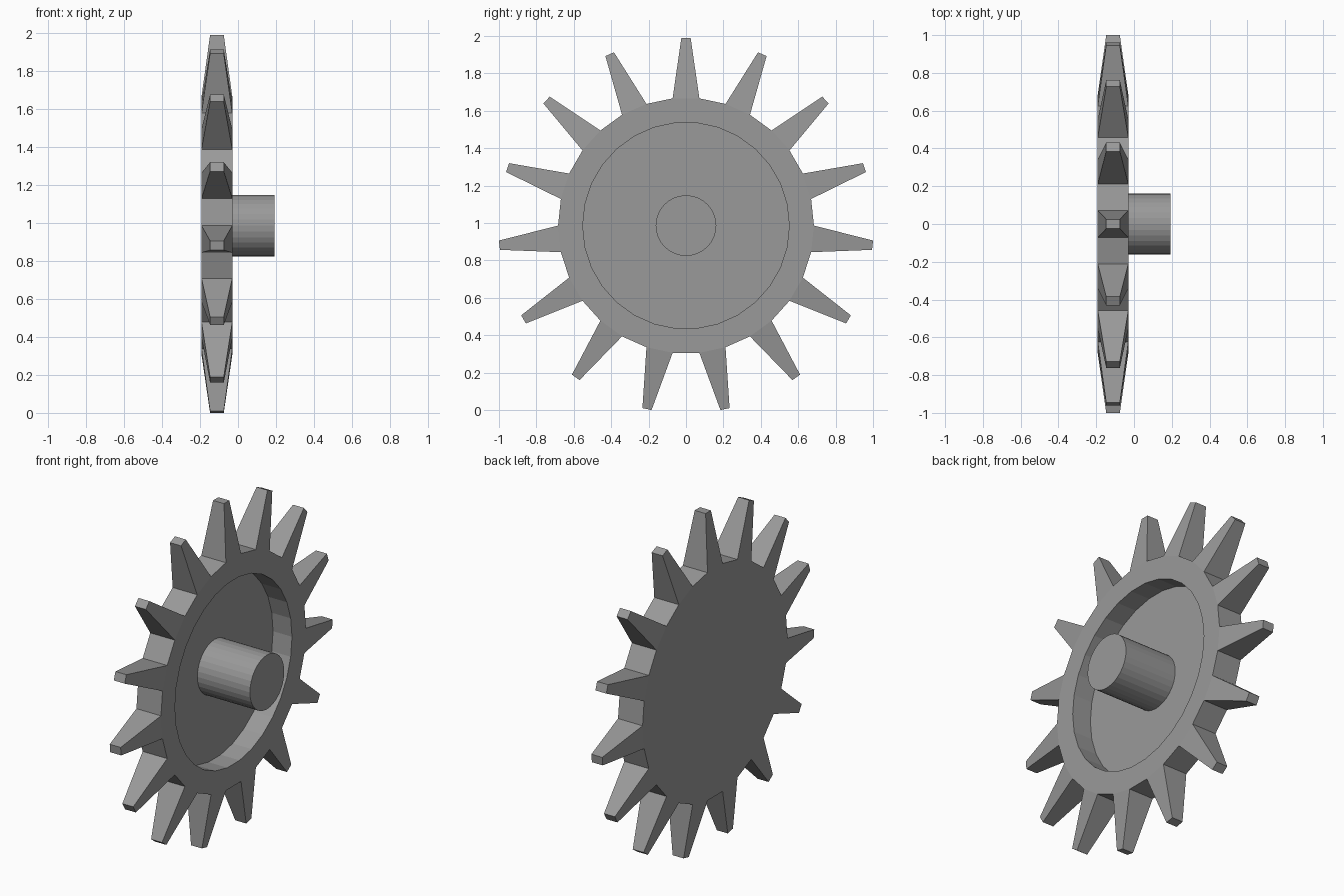
import bpy, bmesh
from math import sin, cos, pi, radians
from mathutils import Vector, Matrix

if "Cube" in bpy.data.objects:
    bpy.data.objects.remove(bpy.data.objects["Cube"])

CZ = 0.986                     # axle height
X0, X1 = -0.192, -0.030        # back and front of the disc
FLOOR = -0.155                 # recess floor
TEETH, N = 15, 30

# Dark grey metal
steel = bpy.data.materials.new("dark_steel")
steel.diffuse_color = (0.32, 0.32, 0.32, 1)
steel.use_nodes = True
steel.node_tree.nodes["Principled BSDF"].inputs["Base Color"].default_value = steel.diffuse_color


def finish(bm, name):
    bmesh.ops.recalc_face_normals(bm, faces=bm.faces)
    me = bpy.data.meshes.new(name)
    bm.to_mesh(me)
    bm.free()
    me.materials.append(steel)
    ob = bpy.data.objects.new(name, me)
    bpy.context.collection.objects.link(ob)
    return ob


def ring(bm, r, x, n=N):
    return [bm.verts.new((x, r * sin(2 * pi * (i - 0.5) / n),
                          CZ + r * cos(2 * pi * (i - 0.5) / n))) for i in range(n)]


def bridge(bm, a, b):
    n = len(a)
    return [bm.faces.new((a[i], a[(i + 1) % n], b[(i + 1) % n], b[i])) for i in range(n)]


# Toothed disc: 30-sided body with a recessed front face
bm = bmesh.new()
back = ring(bm, 0.684, X0)
front = ring(bm, 0.684, X1)
lip = ring(bm, 0.552, X1)
floor = ring(bm, 0.552, FLOOR)
bm.faces.new(back)
sides = bridge(bm, back, front)
bridge(bm, front, lip)
bridge(bm, lip, floor)
bm.faces.new(floor)
bm.normal_update()

# Teeth: every other side face is pulled outward and tapered
for k, face in enumerate(sides[::2]):
    tip = bmesh.ops.extrude_discrete_faces(bm, faces=[face])["faces"][0]
    a = 2 * pi * k / TEETH
    out, side = Vector((0, sin(a), cos(a))), Vector((0, cos(a), -sin(a)))
    mid = (X0 + X1) / 2
    for v in tip.verts:
        sx = 0.036 if v.co.x > mid else -0.036
        sy = 0.025 if (v.co - Vector((0, 0, CZ))).dot(side) > 0 else -0.025
        v.co = Vector((mid + sx, 0, CZ)) + out * 1.003 + side * sy
finish(bm, "sprocket_disc")

# Axle stub
bm = bmesh.new()
bmesh.ops.create_cone(bm, cap_ends=True, segments=32, radius1=0.162, radius2=0.162,
                      depth=0.192 - FLOOR,
                      matrix=Matrix.Translation(((0.192 + FLOOR) / 2, 0, CZ))
                      @ Matrix.Rotation(radians(90), 4, 'Y'))
finish(bm, "axle_stub")
